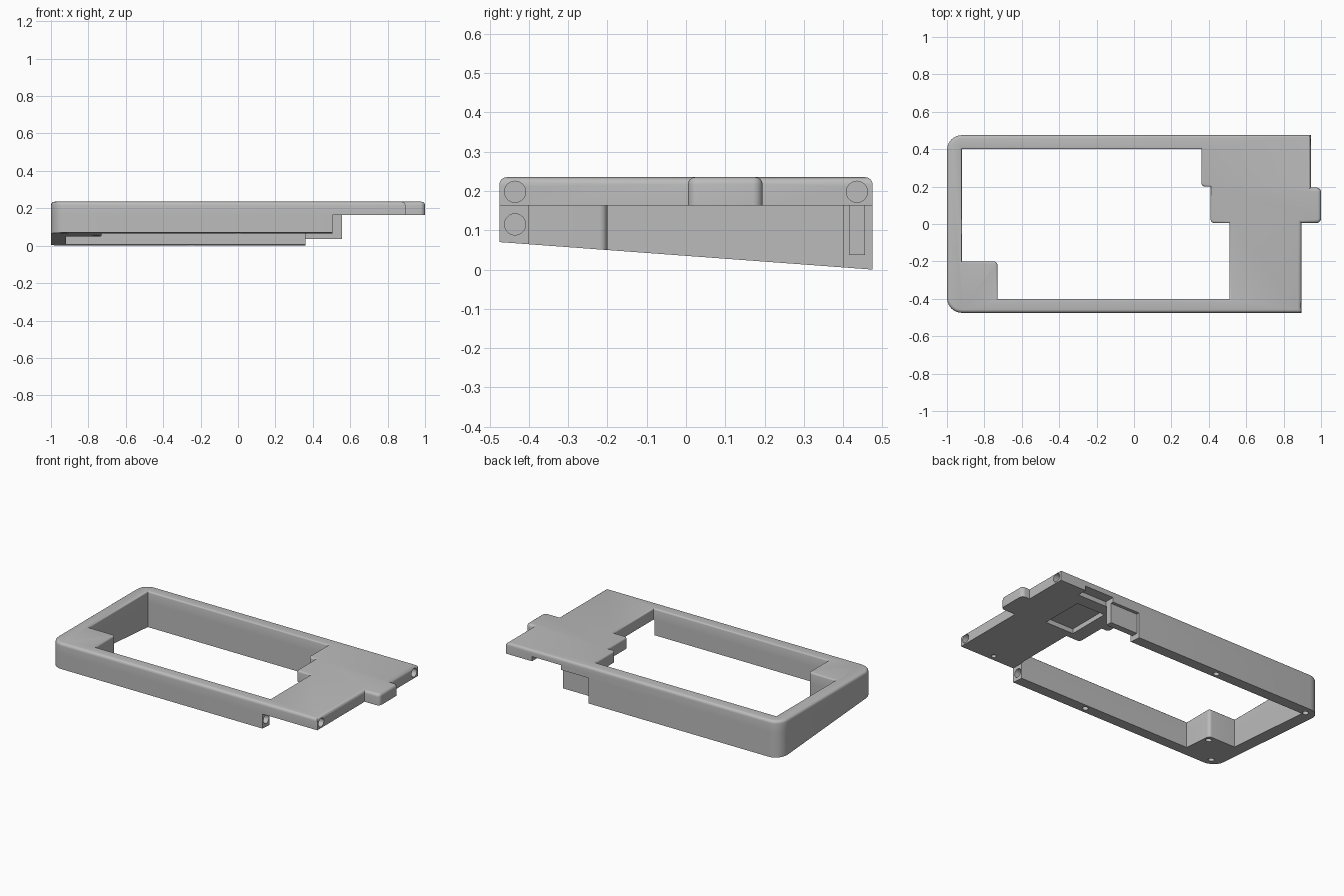
import bpy, bmesh, math
from mathutils import Vector, Matrix

cube = bpy.data.objects.get("Cube")
if cube:
    bpy.data.objects.remove(cube, do_unlink=True)

grey = bpy.data.materials.new("plain grey")
grey.use_nodes = True
COLOUR = (0.5, 0.5, 0.5, 1)
grey.diffuse_color = COLOUR
grey.node_tree.nodes["Principled BSDF"].inputs["Base Color"].default_value = COLOUR

TOP, UNDER = 0.235, 0.163
HALF = 0.475


def slope(y):
    return 0.07 * (HALF - y) / (2 * HALF)


def finish(bm, name):
    bmesh.ops.recalc_face_normals(bm, faces=bm.faces[:])
    mesh = bpy.data.meshes.new(name)
    bm.to_mesh(mesh)
    bm.free()
    mesh.materials.append(grey)
    ob = bpy.data.objects.new(name, mesh)
    bpy.context.collection.objects.link(ob)
    return ob


def rounded(points, steps=6):
    """Outline from (x, y) or (x, y, radius) corners."""
    out = []
    for i, p in enumerate(points):
        c = Vector(p[:2])
        if len(p) == 2:
            out.append(c)
            continue
        a = (Vector(points[i - 1][:2]) - c).normalized()
        b = (Vector(points[(i + 1) % len(points)][:2]) - c).normalized()
        for k in range(steps + 1):
            t = k / steps * math.pi / 2
            out.append(c + p[2] * (a * (1 - math.sin(t)) + b * (1 - math.cos(t))))
    return out


def index_of(pts, x, y):
    return min(range(len(pts)), key=lambda i: (pts[i] - Vector((x, y))).length)


def box(name, lo, hi):
    bm = bmesh.new()
    size = Vector(hi) - Vector(lo)
    mid = (Vector(hi) + Vector(lo)) / 2
    bmesh.ops.create_cube(bm, size=1, matrix=Matrix.Translation(mid) @ Matrix.Diagonal((*size, 1)))
    return finish(bm, name)


def rod(centre, radius, depth, axis):
    bm = bmesh.new()
    turn = Matrix.Rotation(math.pi / 2, 4, "Y") if axis == "x" else Matrix.Identity(4)
    bmesh.ops.create_cone(bm, cap_ends=True, segments=24, radius1=radius, radius2=radius,
                          depth=depth, matrix=Matrix.Translation(centre) @ turn)
    return finish(bm, "hole_cutter")


def cut(ob, cutters):
    bpy.context.view_layer.objects.active = ob
    for c in cutters:
        c.hide_render = True
        mod = ob.modifiers.new("cut", "BOOLEAN")
        mod.operation, mod.solver, mod.object = "DIFFERENCE", "EXACT", c
        bpy.ops.object.modifier_apply(modifier=mod.name)
        bpy.data.objects.remove(c, do_unlink=True)


def smooth(ob):
    bpy.ops.object.select_all(action="DESELECT")
    ob.select_set(True)
    bpy.context.view_layer.objects.active = ob
    bpy.ops.object.shade_smooth_by_angle(angle=math.radians(35))


# Top plate: stepped outline around a stepped window, rounded on its upper edges
outer = rounded([(0.895, -HALF), (0.895, 0.005), (1, 0.005, 0.025), (1, 0.195, 0.025),
                 (0.945, 0.195), (0.945, HALF), (-1, HALF, 0.08), (-1, -HALF, 0.08)])
inner = rounded([(0.51, -0.4), (0.51, 0.005), (0.41, 0.005, 0.02), (0.41, 0.2), (0.36, 0.2, 0.02),
                 (0.36, 0.4), (-0.92, 0.4), (-0.92, -0.2), (-0.73, -0.2, 0.02), (-0.73, -0.4)])
bm = bmesh.new()
vo = [bm.verts.new((p.x, p.y, UNDER)) for p in outer]
vi = [bm.verts.new((p.x, p.y, UNDER)) for p in inner]
j, b = index_of(outer, 0.945, HALF), index_of(inner, 0.36, 0.4)
base = [bm.faces.new(vo[:j + 1] + vi[:b + 1][::-1]),
        bm.faces.new(vo[j:] + vo[:1] + vi[:1] + vi[b:][::-1])]
raised = bmesh.ops.extrude_face_region(bm, geom=base, use_keep_orig=True)["geom"]
for v in raised:
    if isinstance(v, bmesh.types.BMVert):
        v.co.z = TOP
window = {(round(p.x, 4), round(p.y, 4)) for p in inner}


def rim_edges(inside):
    rim = []
    for e in bm.edges:
        if all(abs(v.co.z - TOP) < 1e-5 for v in e.verts):
            flat = [f for f in e.link_faces if all(abs(v.co.z - TOP) < 1e-5 for v in f.verts)]
            at_window = all((round(v.co.x, 4), round(v.co.y, 4)) in window for v in e.verts)
            if len(flat) == 1 and len(e.link_faces) == 2 and at_window == inside:
                rim.append(e)
    return rim


inner_rim = rim_edges(True)
bmesh.ops.bevel(bm, geom=inner_rim, offset=0.01, segments=3, profile=0.5, affect="EDGES")
top_outer = [e for e in rim_edges(False)
             if any(abs(f.normal.z) < 0.1 and f.calc_area() > 0 for f in e.link_faces)]
bmesh.ops.bevel(bm, geom=top_outer, offset=0.018, segments=4, profile=0.5, affect="EDGES")
plate = finish(bm, "top_plate")

# Plate details: end bores, underside pocket, rear cable notch and screw hole
cut(plate, [
    rod((0.895, -0.435, 0.198), 0.027, 0.12, "x"),
    rod((0.945, 0.435, 0.198), 0.027, 0.12, "x"),
    rod((0.68, -0.44, UNDER), 0.014, 0.04, "z"),
    box("pocket_cutter", (0.5, 0.05, 0.1), (0.7, 0.33, UNDER + 0.03)),
    box("notch_cutter", (0.555, 0.41, 0.1), (0.76, 0.6, UNDER + 0.03)),
])
smooth(plate)

# Lower walls: a U on plan with a corner block and a sloping underside
plan = rounded([(0.505, -HALF), (0.505, -0.4), (-0.73, -0.4), (-0.73, -0.2, 0.02), (-0.92, -0.2),
                (-0.92, 0.4), (0.36, 0.4), (0.36, HALF), (-1, HALF, 0.08), (-1, -HALF, 0.08)])
bm = bmesh.new()
face = bm.faces.new([bm.verts.new((p.x, p.y, slope(p.y))) for p in plan])
grown = bmesh.ops.extrude_face_region(bm, geom=[face], use_keep_orig=True)["geom"]
for v in grown:
    if isinstance(v, bmesh.types.BMVert):
        v.co.z = UNDER
walls = finish(bm, "lower_walls")
screws = [(-0.25, 0.435), (-0.93, 0.42), (0, -0.435), (-0.93, -0.42), (-0.76, -0.24)]
cut(walls, [rod((0.505, -0.435, 0.115), 0.027, 0.12, "x")]
    + [rod((x, y, slope(y)), 0.018, 0.04, "z") for x, y in screws])
smooth(walls)

# Joining tongue at the end of the rear wall
box("joining_tongue", (0.34, 0.415, 0.037), (0.555, 0.455, UNDER))
